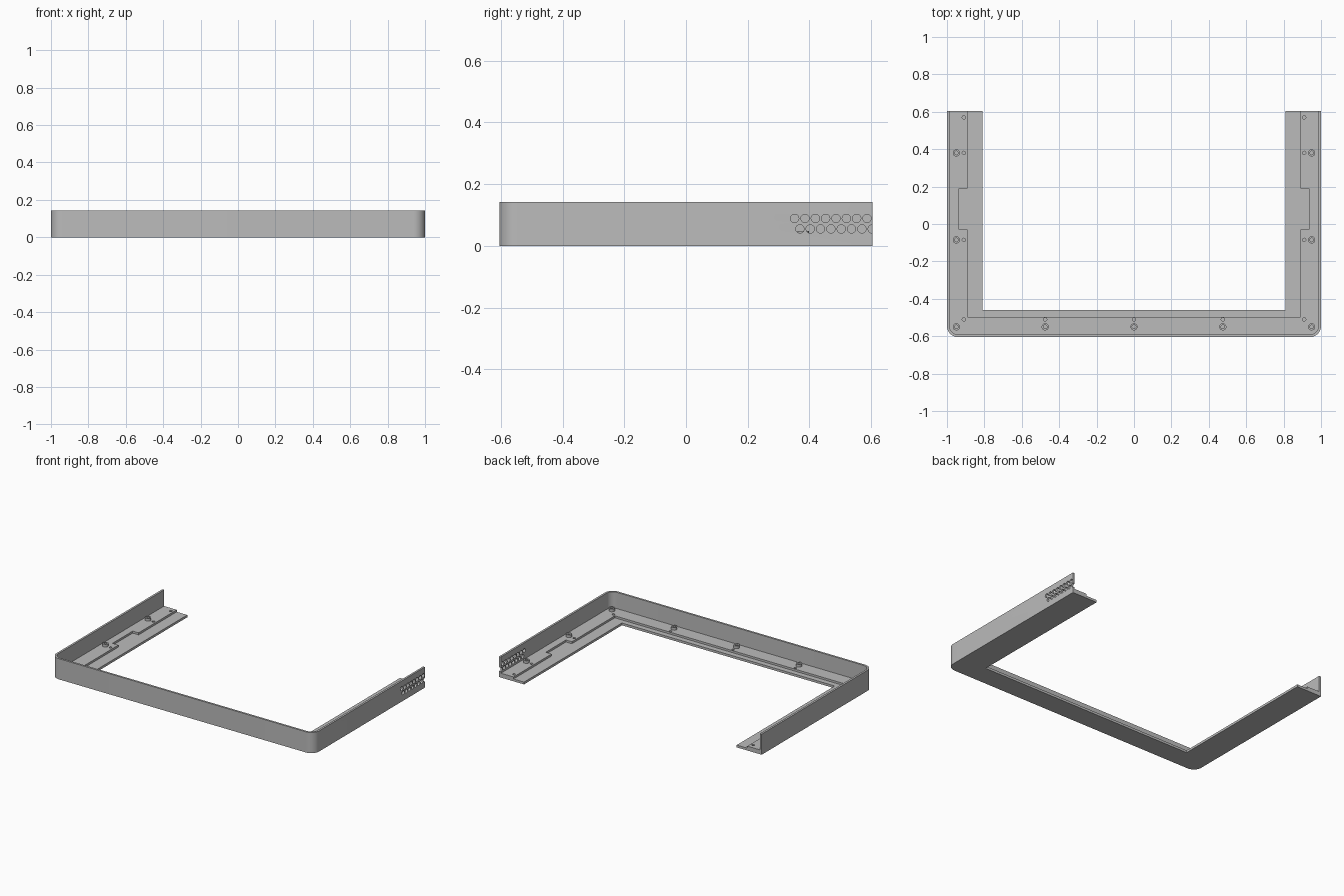
import bpy, bmesh, math
from mathutils import Matrix, Vector

if "Cube" in bpy.data.objects:
    bpy.data.objects.remove(bpy.data.objects["Cube"])

W, D, H = 1.0, 0.605, 0.142       # half width, half depth, wall height
T, R = 0.014, 0.06                # wall thickness, corner radius
BASE_Z, DECK_Z = 0.016, 0.030     # ledge top, raised deck top

grey = bpy.data.materials.new("plain grey")
grey.diffuse_color = (0.5, 0.5, 0.5, 1)
grey.use_nodes = True
grey.node_tree.nodes["Principled BSDF"].inputs["Base Color"].default_value = grey.diffuse_color


def finish(bm, name):
    bmesh.ops.recalc_face_normals(bm, faces=bm.faces)
    me = bpy.data.meshes.new(name)
    bm.to_mesh(me)
    bm.free()
    me.materials.append(grey)
    ob = bpy.data.objects.new(name, me)
    bpy.context.collection.objects.link(ob)
    return ob


def smooth(ob):
    bpy.ops.object.select_all(action='DESELECT')
    ob.select_set(True)
    bpy.context.view_layer.objects.active = ob
    bpy.ops.object.shade_smooth_by_angle(angle=math.radians(30))


def extrude(name, pts, z0, z1):
    bm = bmesh.new()
    f = bm.faces.new([bm.verts.new((x, y, z0)) for x, y in pts])
    g = bmesh.ops.extrude_face_region(bm, geom=[f])
    verts = [v for v in g["geom"] if isinstance(v, bmesh.types.BMVert)]
    bmesh.ops.translate(bm, verts=verts, vec=(0, 0, z1 - z0))
    return finish(bm, name)


def outer_path(off):
    """Open U from the back left end round the front to the back right end."""
    r, n = R - off, 12
    left = [(-W + off, D)]
    for i in range(n + 1):
        a = math.pi + math.pi / 2 * i / n
        left.append((-W + R + r * math.cos(a), -D + R + r * math.sin(a)))
    return left + [(-x, y) for x, y in reversed(left)]


def mirror_path(right):
    return right + [(-x, y) for x, y in reversed(right)]


def cut(ob, cylinders, axis):
    """Bore cylinders (centre, radius, length) out of an object."""
    bm = bmesh.new()
    turn = Matrix.Rotation(math.pi / 2, 4, 'Y') if axis == 'X' else Matrix()
    for c, r, length in cylinders:
        bmesh.ops.create_cone(bm, cap_ends=True, segments=24, radius1=r, radius2=r,
                              depth=length, matrix=Matrix.Translation(Vector(c)) @ turn)
    cutter = finish(bm, "hole_cutter")
    cutter.hide_render = True
    m = ob.modifiers.new("holes", 'BOOLEAN')
    m.operation, m.solver, m.object = 'DIFFERENCE', 'EXACT', cutter
    bpy.context.view_layer.objects.active = ob
    bpy.ops.object.modifier_apply(modifier=m.name)
    bpy.data.objects.remove(cutter)


# Outer wall with rounded front corners
wall = extrude("outer_wall", outer_path(0) + outer_path(T)[::-1], 0, H)

# Two staggered rows of vent holes at the back of the right wall
vents = []
for i in range(8):
    vents.append(((W - T / 2, 0.352 + i * 0.0335, 0.089), 0.0135, 0.1))
    vents.append(((W - T / 2, 0.369 + i * 0.0335, 0.055), 0.0135, 0.1))
cut(wall, vents, 'X')
smooth(wall)

# Thin base whose inner strip forms the ledge
base = extrude("base_ledge", outer_path(T) + mirror_path([(0.81, D), (0.81, -0.46)]),
               0, BASE_Z)
smooth(base)

# Raised deck with a notch in each arm
inner = [(0.89, D), (0.89, 0.19), (0.935, 0.19), (0.935, -0.03), (0.89, -0.03),
         (0.89, -0.497)]
deck = extrude("raised_deck", outer_path(T) + mirror_path(inner), BASE_Z, DECK_Z)

# Small blind holes beside the bosses
spots = [(s * 0.91, y) for s in (-1, 1) for y in (0.57, 0.38, -0.085, -0.51)]
spots += [(x, -0.51) for x in (-0.475, 0, 0.475)]
cut(deck, [((x, y, DECK_Z), 0.009, 0.02) for x, y in spots], 'Z')
smooth(deck)

# Hollow screw bosses standing on the deck
places = [(s * 0.95, y) for s in (-1, 1) for y in (0.38, -0.085, -0.55)]
places += [(x, -0.55) for x in (-0.475, 0, 0.475)]
N = 24
for k, (x, y) in enumerate(places):
    bm = bmesh.new()
    rings = []
    for r, z in ((0.019, DECK_Z), (0.019, DECK_Z + 0.018),
                 (0.010, DECK_Z + 0.018), (0.010, DECK_Z)):
        rings.append([bm.verts.new((x + r * math.cos(2 * math.pi * i / N),
                                    y + r * math.sin(2 * math.pi * i / N), z))
                      for i in range(N)])
    for j in range(4):
        a, b = rings[j], rings[(j + 1) % 4]
        for i in range(N):
            bm.faces.new((a[i], a[(i + 1) % N], b[(i + 1) % N], b[i]))
    smooth(finish(bm, f"screw_boss_{k + 1}"))
